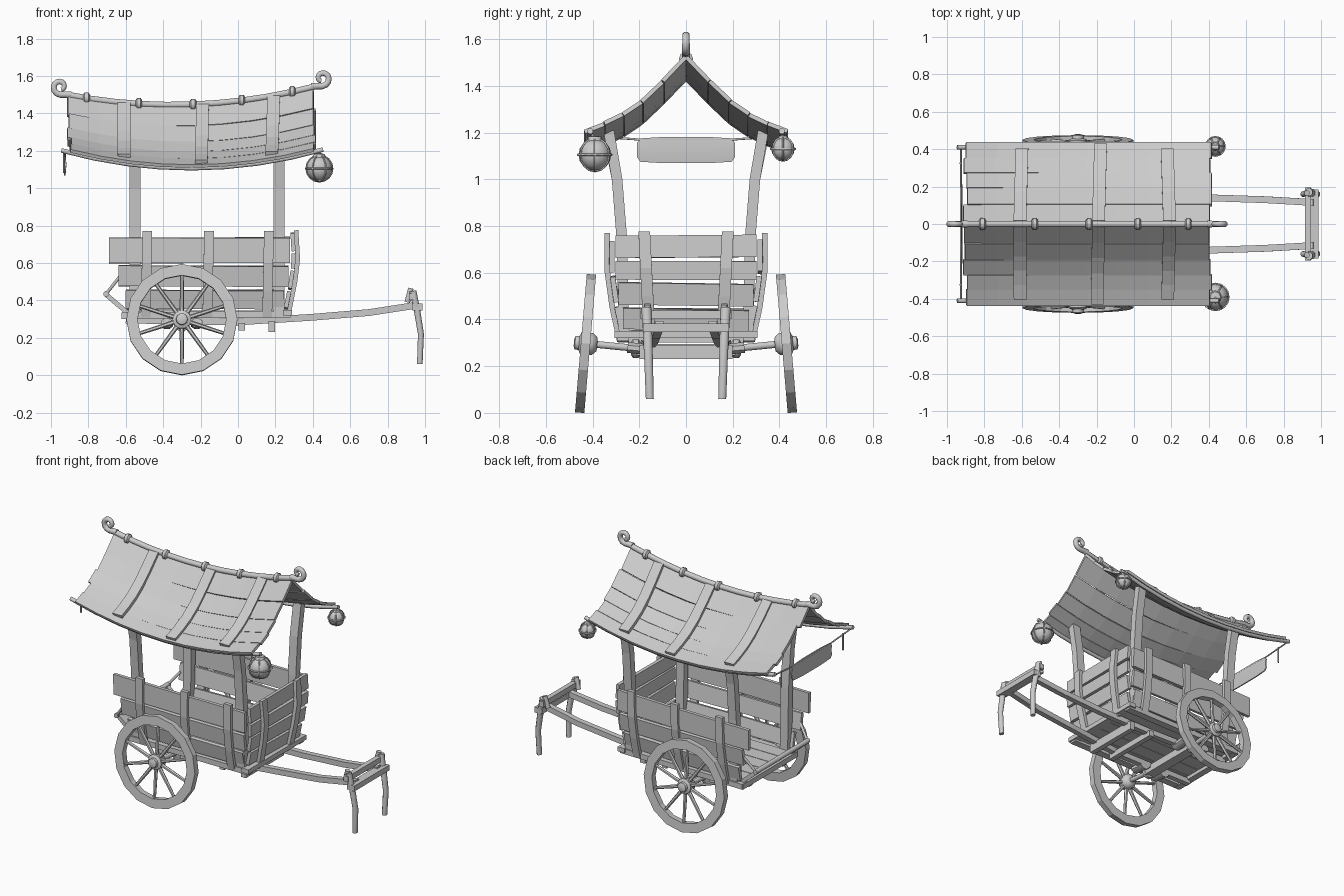
import bpy, bmesh, math, random
from mathutils import Vector, Matrix

random.seed(4)
if "Cube" in bpy.data.objects:
    bpy.data.objects.remove(bpy.data.objects["Cube"])

GREY = (0.6, 0.6, 0.6, 1)
wood = bpy.data.materials.new("plain grey")
wood.use_nodes = True
wood.diffuse_color = GREY
wood.node_tree.nodes["Principled BSDF"].inputs["Base Color"].default_value = GREY


def finish(name, bm, smooth=False):
    bmesh.ops.recalc_face_normals(bm, faces=bm.faces)
    mesh = bpy.data.meshes.new(name)
    bm.to_mesh(mesh)
    bm.free()
    mesh.materials.append(wood)
    ob = bpy.data.objects.new(name, mesh)
    bpy.context.collection.objects.link(ob)
    if smooth:
        bpy.ops.object.select_all(action="DESELECT")
        ob.select_set(True)
        bpy.context.view_layer.objects.active = ob
        bpy.ops.object.shade_smooth_by_angle(angle=math.radians(50))
    return ob


def skin(bm, rings, closed=False):
    """Join rings of vertices with quads, capping the ends unless closed."""
    n = len(rings[0])
    pairs = list(zip(rings, rings[1:])) + ([(rings[-1], rings[0])] if closed else [])
    for a, b in pairs:
        for i in range(n):
            j = (i + 1) % n
            bm.faces.new((a[i], a[j], b[j], b[i]))
    if not closed:
        bm.faces.new(rings[0])
        bm.faces.new(rings[-1])


def beam(name, pts, side, w, t, sides=4, taper=1.0, closed=False):
    """Sweep a section, w wide along side and t thick, along a path."""
    bm = bmesh.new()
    pts = [Vector(p) for p in pts]
    side = Vector(side).normalized()
    rings = []
    last = len(pts) - 1
    for k, p in enumerate(pts):
        if closed:
            d = pts[(k + 1) % len(pts)] - pts[k - 1]
        else:
            d = pts[min(k + 1, last)] - pts[max(k - 1, 0)]
        up = d.cross(side).normalized()
        s = 1 + (taper - 1) * k / last
        r = math.sqrt(0.5) if sides == 4 else 0.5
        ring = []
        for i in range(sides):
            a = 2 * math.pi * (i + 0.5) / sides
            ring.append(bm.verts.new(p + s * r * (side * w * math.cos(a) + up * t * math.sin(a))))
        rings.append(ring)
    skin(bm, rings, closed)
    return finish(name, bm, sides > 4)


def tube(name, pts, side, r, taper=1.0, closed=False):
    return beam(name, pts, side, 2 * r, 2 * r, 8, taper, closed)


def lathe(name, profile, n, mat, closed=False, smooth=True):
    """Turn (radius, height) points around z, then place with mat."""
    bm = bmesh.new()
    rings = [[bm.verts.new((r * math.cos(2 * math.pi * i / n), r * math.sin(2 * math.pi * i / n), h))
              for i in range(n)] for r, h in profile]
    skin(bm, rings, closed)
    bm.transform(mat)
    return finish(name, bm, smooth)


def interp(table, v):
    for (a, p), (b, q) in zip(table, table[1:]):
        if v <= b:
            break
    return p + (q - p) * (v - a) / (b - a)


X, Y, Z = (1, 0, 0), (0, 1, 0), (0, 0, 1)
SIDES = ((-1, "front"), (1, "back"))


# Curved roof surface
def roof(x, y, lift=0.0):
    drop = interp([(0, 0), (0.1, 0.33), (0.19, 0.6), (0.27, 0.77), (0.35, 0.89), (0.44, 1)], abs(y))
    ridge, eave = 1.43 + 0.17 * (x + 0.35) ** 2, 1.115 + 0.2 * (x + 0.25) ** 2
    return Vector((x, y, ridge + (eave - ridge) * drop + lift))


ROWS = [0.0, 0.1, 0.19, 0.27, 0.35, 0.435]
for s, tag in SIDES:
    for k, (a, b) in enumerate(zip(ROWS, ROWS[1:])):
        x0, x1 = -0.9 + random.uniform(-0.015, 0.01), 0.41 + random.uniform(-0.01, 0.01)
        xs = [x0 + (x1 - x0) * i / 8 for i in range(9)]
        edge = roof(-0.25, s * b) - roof(-0.25, s * a)
        path = [(roof(x, s * a) + roof(x, s * b)) / 2 for x in xs]
        beam(f"roof_plank_{tag}_{k}", path, edge, edge.length * 0.98, 0.018)
    for k, (x, end) in enumerate(((-0.61, 0.4), (-0.19, 0.425), (0.19, 0.4))):
        lean = random.uniform(-0.015, 0.015)
        path = [roof(x + lean * i / 5, s * (0.01 + (end - 0.01) * i / 5), 0.018) for i in range(6)]
        beam(f"roof_strap_{tag}_{k}", path, X, 0.068, 0.022)
    path = [roof(-0.945 + 1.4 * i / 8, s * 0.41, -0.02) for i in range(9)]
    tube(f"eave_pole_{tag}", path, Y, 0.013)

# Ridge pole with curled ends and rings
ridge = [roof(-0.92 + 1.34 * i / 10, 0, 0.015) for i in range(11)]
tube("ridge_pole", ridge, Y, 0.018)
for k, x in enumerate((-0.81, -0.53, -0.24, 0.02, 0.29)):
    p = roof(x, 0, 0.015)
    mat = Matrix.Translation(p) @ Matrix.Rotation(math.pi / 2, 4, "Y")
    lathe(f"ridge_ring_{k}", [(0.02, -0.018), (0.031, -0.01), (0.031, 0.01), (0.02, 0.018)], 8, mat)
for d, p, tag in ((-1, ridge[0], "right"), (1, ridge[-1], "left")):
    c = p + Vector((d * 0.03, 0, 0.042))
    curl = [p - Vector((d * 0.03, 0, 0))]
    for i in range(13):
        a = -math.pi / 2 + i * 0.5
        r = 0.042 - 0.0022 * i
        curl.append(c + Vector((d * r * math.cos(a), 0, r * math.sin(a))))
    tube(f"ridge_curl_{tag}", curl, Y, 0.019, 0.7)

# Roof posts
for s, tag in SIDES:
    for x, end in ((-0.55, "right"), (0.22, "left")):
        path = [(x, s * 0.265, 0.34), (x, s * 0.275, 0.75), (x, s * 0.295, 1.0), roof(x, s * 0.33)]
        beam(f"roof_post_{tag}_{end}", path, X, 0.058, 0.045)

# Body sides: planks, straps, sill
WALL_Y = [(0.3, 0.262), (0.45, 0.295), (0.6, 0.316), (0.78, 0.318)]
END_X = [(0.3, 0.245), (0.5, 0.285), (0.62, 0.3), (0.78, 0.29)]
PLANKS = ((0.355, 0.455, -0.6), (0.475, 0.585, -0.64), (0.6, 0.735, -0.69))
for s, tag in SIDES:
    for k, (a, b, x0) in enumerate(PLANKS):
        lo, hi = interp(WALL_Y, a), interp(WALL_Y, b)
        y, z = s * (lo + hi) / 2, (a + b) / 2
        x1 = interp(END_X, z) - 0.02
        tilt = random.uniform(-0.008, 0.008)
        beam(f"side_plank_{tag}_{k}", [(x0, y, z + tilt), (-0.2, y + s * 0.006, z), (x1, y, z - tilt)],
             (0, s * (hi - lo), b - a), b - a, 0.022)
    for k, x in enumerate((-0.49, -0.16, 0.16)):
        path = [(x + 0.02 * (z - 0.5), s * (interp(WALL_Y, z) + 0.02), z) for z in (0.31, 0.45, 0.6, 0.77)]
        beam(f"side_strap_{tag}_{k}", path, X, 0.052, 0.024)
    beam(f"sill_{tag}", [(-0.62, s * 0.27, 0.32), (0.28, s * 0.27, 0.325)], Y, 0.05, 0.035)

# End wall with curved straps
for k, (a, b) in enumerate(((0.355, 0.445), (0.46, 0.555), (0.57, 0.65), (0.665, 0.76))):
    lo, hi, z = interp(END_X, a), interp(END_X, b), (a + b) / 2
    half = interp(WALL_Y, z) - 0.015
    x = (lo + hi) / 2
    tilt = random.uniform(-0.006, 0.006)
    beam(f"end_plank_{k}", [(x, -half, z + tilt), (x, half, z - tilt)], (hi - lo, 0, b - a), b - a, 0.022)
for s, tag in SIDES:
    path = [(interp(END_X, z) + 0.02, s * (0.155 + 0.05 * (z - 0.3)), z) for z in (0.31, 0.5, 0.62, 0.775)]
    beam(f"end_strap_{tag}", path, Y, 0.05, 0.024)

# Floor and underside beams
for k in range(5):
    y = -0.2 + 0.1 * k
    beam(f"floor_plank_{k}", [(-0.6, y, 0.335), (0.26, y, 0.335)], Y, 0.096, 0.022)
for k, (x, z, w, h, half) in enumerate(((0.265, 0.335, 0.05, 0.03, 0.305), (-0.6, 0.318, 0.045, 0.035, 0.29),
                                        (0.18, 0.26, 0.035, 0.06, 0.2), (0.02, 0.26, 0.035, 0.04, 0.2),
                                        (-0.3, 0.27, 0.07, 0.05, 0.21))):
    beam(f"cross_beam_{k}", [(x, -half, z), (x, half, z)], X, w, h)

# Lowered tailboard
for k, (x, z) in enumerate(((-0.625, 0.365), (-0.67, 0.403))):
    beam(f"tail_plank_{k}", [(x, -0.25, z), (x, 0.25, z)], (-0.12, 0, 0.1), 0.055, 0.015)
tube("tail_rail", [(-0.705, -0.28, 0.435), (-0.705, 0.28, 0.435)], X, 0.016)
for s, tag in SIDES:
    beam(f"tail_strut_{tag}", [(-0.58, s * 0.25, 0.325), (-0.71, s * 0.25, 0.435)], Y, 0.03, 0.025)
    tube(f"tail_stay_{tag}", [(-0.705, s * 0.27, 0.435), (-0.63, s * 0.3, 0.53)], Y, 0.009)

# Draw shafts with resting legs and yoke bars
for s, tag in SIDES:
    path = [(-0.6, s * 0.175, 0.295), (0.0, s * 0.165, 0.285), (0.4, s * 0.14, 0.31),
            (0.7, s * 0.13, 0.335), (0.96, s * 0.115, 0.375)]
    beam(f"shaft_{tag}", path, Y, 0.036, 0.036)
    leg = [(0.935, s * 0.17, 0.45), (0.955, s * 0.165, 0.36), (0.978, s * 0.16, 0.22), (0.972, s * 0.155, 0.06)]
    beam(f"rest_leg_{tag}", leg, Y, 0.046, 0.04, 8, 0.8)
    tube(f"yoke_peg_{tag}", [(0.905, s * 0.16, 0.39), (0.925, s * 0.165, 0.465)], Y, 0.016)
beam("yoke_bar_upper", [(0.93, -0.195, 0.42), (0.93, 0.195, 0.42)], X, 0.032, 0.036)
beam("yoke_bar_lower", [(0.96, -0.185, 0.365), (0.96, 0.185, 0.365)], X, 0.055, 0.036)

# Wheels, leaning outward at the bottom, with axle stubs
RIM = [(0.237, -0.02), (0.297, -0.02), (0.297, 0.02), (0.237, 0.02)]
HUB = [(0.03, -0.05), (0.05, -0.03), (0.05, 0.02), (0.032, 0.028), (0.03, 0.045), (0.016, 0.05)]
for s, tag in SIDES:
    place = Matrix.Translation((-0.3, s * 0.43, 0.297)) @ Matrix.Rotation(-s * (math.pi / 2 - 0.085), 4, "X")
    lathe(f"wheel_rim_{tag}", RIM, 16, place, True, False)
    lathe(f"wheel_hub_{tag}", HUB, 10, place)
    axis = place.to_3x3() @ Vector(Z)
    for k in range(10):
        a = 2 * math.pi * (k + 0.5) / 10
        ray = Vector((math.cos(a), math.sin(a), 0))
        path = [place @ (ray * 0.04), place @ (ray * 0.25)]
        beam(f"spoke_{tag}_{k}", path, axis, 0.027, 0.025, 6, 0.75)
    tube(f"axle_{tag}", [(-0.3, s * 0.17, 0.272), (-0.3, s * 0.475, 0.302)], X, 0.016)
    disc = Matrix.Translation((-0.3, s * 0.215, 0.275)) @ Matrix.Rotation(math.pi / 2, 4, "X")
    lathe(f"axle_collar_{tag}", [(0.03, -0.02), (0.042, -0.012), (0.042, 0.012), (0.03, 0.02)], 10, disc)
    for k, x in enumerate((-0.38, -0.22)):
        beam(f"axle_block_{tag}_{k}", [(x, s * 0.15, 0.27), (x, s * 0.25, 0.28)], X, 0.07, 0.05, 8)

# Hanging lanterns with ribs and bands
for s, tag, r, y, z in ((-1, "front", 0.07, 0.39, 1.105), (1, "back", 0.05, 0.415, 1.13)):
    c = Vector((0.435, s * y, z))
    ball = [(r * math.sin(math.pi * i / 8), -r * math.cos(math.pi * i / 8)) for i in range(1, 8)]
    lathe(f"lantern_{tag}", ball, 12, Matrix.Translation(c))
    loop = [(math.cos(2 * math.pi * i / 16) * r * 1.02, math.sin(2 * math.pi * i / 16) * r * 1.02) for i in range(16)]
    for k in range(3):
        u = Vector((math.cos(k * math.pi / 3), math.sin(k * math.pi / 3), 0))
        tube(f"lantern_rib_{tag}_{k}", [c + u * p + Vector(Z) * q for p, q in loop], u.cross(Vector(Z)), 0.004, closed=True)
    tube(f"lantern_band_{tag}", [c + Vector((p, q, 0)) for p, q in loop], Z, 0.005, closed=True)
    lathe(f"lantern_cap_{tag}", [(r * 0.5, r * 0.85), (r * 0.4, r * 1.1), (r * 0.15, r * 1.15)], 8, Matrix.Translation(c))
    tube(f"lantern_cord_{tag}", [c + Vector((0, 0, r)), (0.435, s * 0.41, 1.2)], X, 0.006)

# Cloth sign slung under the rear eave
outline = [(-0.21, 0.06), (-0.195, 0.1), (-0.1, 0.112), (0.1, 0.112), (0.195, 0.1), (0.21, 0.06)]
bm = bmesh.new()
rings = [[bm.verts.new((x, y, 1.125 + e * h / 2)) for x, e in
          ((-0.93, -1), (-0.922, -1), (-0.917, 0), (-0.922, 1), (-0.93, 1), (-0.925, 0))] for y, h in outline]
skin(bm, rings)
finish("cloth_sign", bm, True)
tube("sign_line", [(-0.925, -0.41, 1.185), (-0.925, -0.2, 1.17), (-0.925, 0.2, 1.17), (-0.925, 0.41, 1.185)], X, 0.005)
for s, tag in SIDES:
    tube(f"sign_cord_{tag}", [(-0.93, s * 0.325, 1.19), (-0.93, s * 0.325, 1.08)], X, 0.005)
